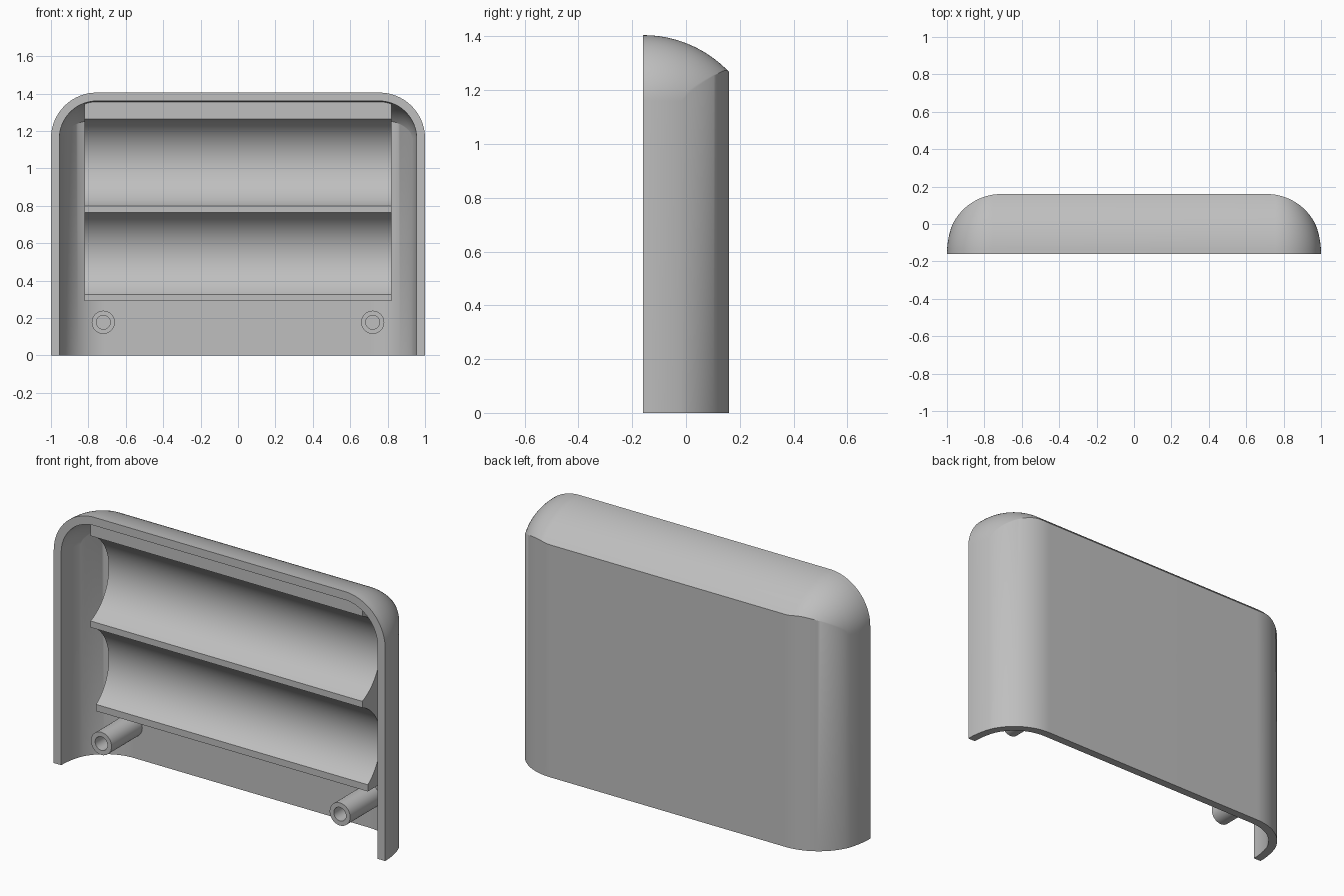
import bpy, bmesh
from math import sin, cos, acos, sqrt, pi, radians

if "Cube" in bpy.data.objects:
    bpy.data.objects.remove(bpy.data.objects["Cube"])

grey = bpy.data.materials.new("plastic_grey")
grey.use_nodes = True
grey.diffuse_color = (0.52, 0.52, 0.52, 1)
grey.node_tree.nodes["Principled BSDF"].inputs["Base Color"].default_value = grey.diffuse_color

FRONT, DEPTH = -0.16, 0.32
WALL = 0.045
ARC_Y = -0.13                    # start of the rounded side walls
CORNER_X, CORNER_Z = 0.755, 1.16  # centre of the top corner rounding
STEPS, ARC = 32, 28


def finish(name, bm):
    """Turn a bmesh into a smooth-shaded object with sharp edges kept."""
    bmesh.ops.remove_doubles(bm, verts=bm.verts, dist=1e-5)
    bmesh.ops.recalc_face_normals(bm, faces=bm.faces)
    mesh = bpy.data.meshes.new(name)
    bm.to_mesh(mesh)
    bm.free()
    mesh.materials.append(grey)
    obj = bpy.data.objects.new(name, mesh)
    bpy.context.collection.objects.link(obj)
    bpy.ops.object.select_all(action='DESELECT')
    obj.select_set(True)
    bpy.context.view_layer.objects.active = obj
    bpy.ops.object.shade_smooth_by_angle(angle=radians(30))
    return obj


def bridge(bm, a, b, closed=False):
    n = len(a)
    for i in range(n if closed else n - 1):
        j = (i + 1) % n
        bm.faces.new((a[i], a[j], b[j], b[i]))


def outline(y, half_width, inset):
    """Arch-shaped slice at depth y, from one foot to the other."""
    sweep = 0.442 - inset
    drop = sweep - sqrt(sweep ** 2 - (y - FRONT) ** 2)
    r = 0.245 - inset - drop
    start = acos(max(0, min(1, (half_width - CORNER_X) / r)))
    half = [(min(half_width, CORNER_X + r), 0)]
    for i in range(ARC + 1):
        a = start + (pi / 2 - start) * i / ARC
        half.append((min(half_width, CORNER_X + r * cos(a)), CORNER_Z + r * sin(a)))
    return [(x, y, z) for x, z in half] + [(-x, y, z) for x, z in reversed(half)]


def skin(bm, inset):
    """Loft the slices of one shell surface and close its back."""
    r = 0.29 - inset
    slices = [(FRONT, 1 - inset)]
    for i in range(STEPS + 1):
        t = pi / 2 * i / STEPS
        slices.append((ARC_Y + r * sin(t), 0.71 + r * cos(t)))
    rows = [[bm.verts.new(p) for p in outline(y, w, inset)] for y, w in slices]
    for a, b in zip(rows, rows[1:]):
        bridge(bm, a, b)
    bm.faces.new(rows[-1])
    return rows


# Hollow shell, open at the front and bottom
bm = bmesh.new()
outer, inner = skin(bm, 0), skin(bm, WALL)
bridge(bm, outer[0], inner[0])
for a, b in zip(zip(outer, inner), zip(outer[1:], inner[1:])):
    for foot in (0, -1):
        bm.faces.new((a[0][foot], b[0][foot], b[1][foot], a[1][foot]))
bm.faces.new((outer[-1][0], outer[-1][-1], inner[-1][-1], inner[-1][0]))
finish("casing_shell", bm)


# Cradle block with two round troughs
def trough(z, y_top, y_bottom, r=0.25, axis_y=-0.193):
    top = acos((y_top - axis_y) / r)
    bottom = -acos((y_bottom - axis_y) / r)
    angles = [top + (bottom - top) * i / 32 for i in range(33)]
    return [(axis_y + r * cos(a), z + r * sin(a)) for a in angles]


RIB, LOW_RIB, BACK = -0.1, -0.052, 0.13
profile = [(BACK, 1.265), (RIB, 1.375)]
profile += trough(1.032, RIB, RIB)
profile += trough(0.533, RIB, LOW_RIB)
profile += [(LOW_RIB, 0.29), (BACK, 0.29)]
bm = bmesh.new()
ends = [[bm.verts.new((x, y, z)) for y, z in profile] for x in (-0.82, 0.82)]
bridge(bm, *ends, closed=True)
for end in ends:
    bm.faces.new(end)
finish("cell_cradle", bm)

# Hollow screw posts
for side, x in (("left", 0.72), ("right", -0.72)):
    bm = bmesh.new()
    rings = []
    for r, y in ((0.062, 0.13), (0.062, -0.15), (0.037, -0.15), (0.037, 0.1)):
        rings.append([bm.verts.new((x + r * cos(2 * pi * i / 32), y,
                                    0.177 + r * sin(2 * pi * i / 32))) for i in range(32)])
    for a, b in zip(rings, rings[1:]):
        bridge(bm, a, b, closed=True)
    bm.faces.new(rings[0])
    bm.faces.new(rings[-1])
    finish(side + "_screw_post", bm)
